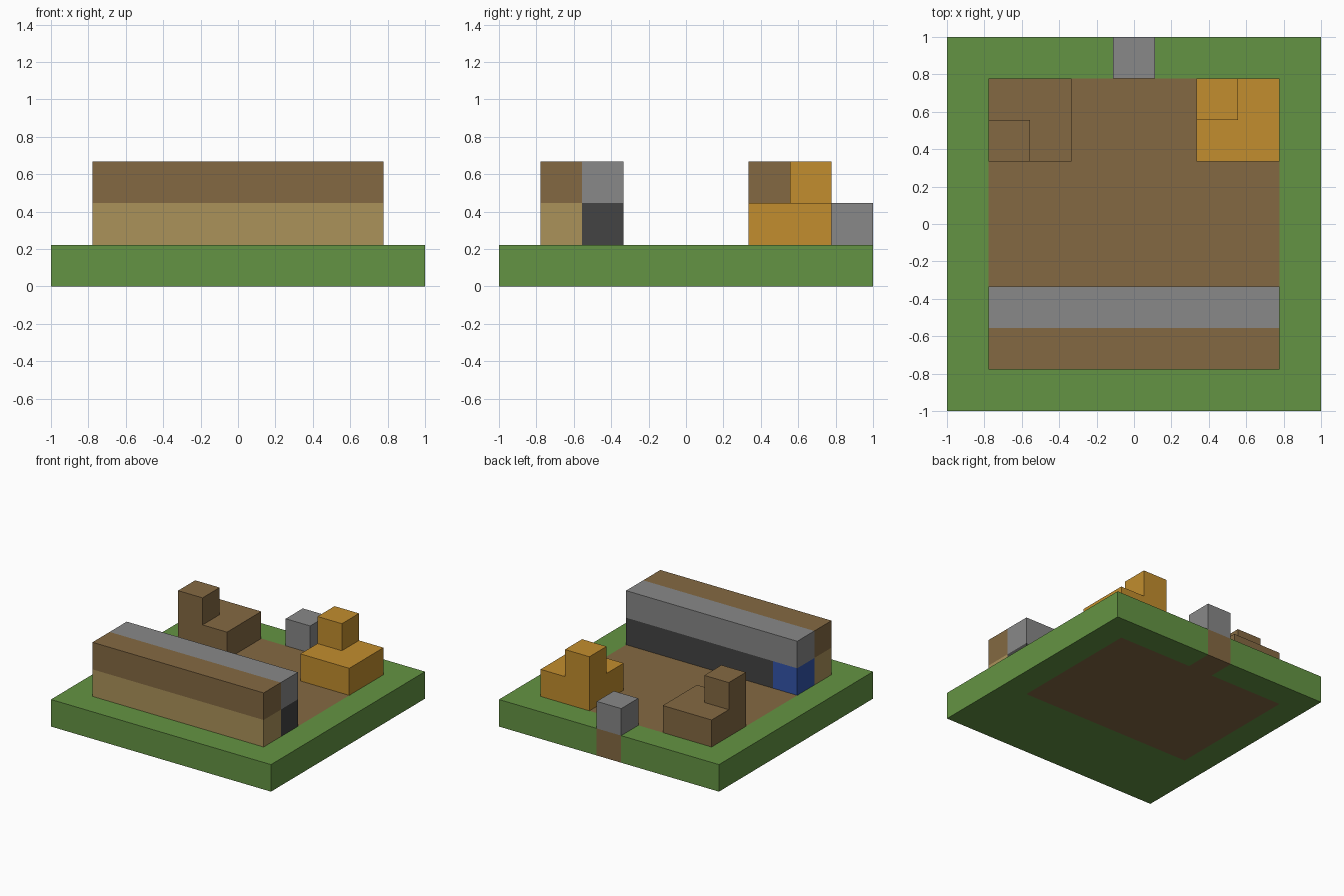
import bpy
import bmesh
from mathutils import Vector

if "Cube" in bpy.data.objects:
    bpy.data.objects.remove(bpy.data.objects["Cube"], do_unlink=True)

CELL = 2 / 9  # everything sits on a nine by nine grid of cells


def make_material(name, rgb):
    linear = [((c / 255 + 0.055) / 1.055) ** 2.4 for c in rgb] + [1]
    mat = bpy.data.materials.new(name)
    mat.use_nodes = True
    mat.diffuse_color = linear
    mat.node_tree.nodes["Principled BSDF"].inputs["Base Color"].default_value = linear
    return mat


GRASS = make_material("grass green", (100, 148, 67))
BROWN = make_material("earth brown", (132, 105, 66))
TAN = make_material("light wood", (171, 146, 90))
GREY = make_material("stone grey", (136, 136, 136))
DARK = make_material("dark grey", (68, 68, 68))
BLUE = make_material("blue", (51, 85, 170))
AMBER = make_material("amber", (194, 141, 46))


def block(name, low, high, materials, cuts=(), rule=None, raised=None):
    """Box in cell units, cut along (axis, position) planes and coloured by rule.
    Top faces for which raised(centre) holds are extruded up by one cell."""
    low, high = Vector(low), Vector(high)
    bm = bmesh.new()
    bmesh.ops.create_cube(bm, size=1)
    for v in bm.verts:
        v.co = (low + high) / 2 + v.co * (high - low)
    for axis, position in cuts:
        normal = Vector((0, 0, 0))
        normal[axis] = 1
        bmesh.ops.bisect_plane(bm, geom=bm.verts[:] + bm.edges[:] + bm.faces[:],
                               plane_co=normal * position, plane_no=normal)
    if raised:
        bm.normal_update()
        tops = [f for f in bm.faces if f.normal.z > 0.9 and raised(f.calc_center_median())]
        new = bmesh.ops.extrude_face_region(bm, geom=tops)["geom"]
        bmesh.ops.delete(bm, geom=tops, context="FACES_ONLY")
        for v in new:
            if isinstance(v, bmesh.types.BMVert):
                v.co.z += 1
    if rule:
        for f in bm.faces:
            f.material_index = rule(f.calc_center_median())
    bmesh.ops.recalc_face_normals(bm, faces=bm.faces)
    bmesh.ops.scale(bm, vec=(CELL, CELL, CELL), verts=bm.verts)
    mesh = bpy.data.meshes.new(name)
    bm.to_mesh(mesh)
    bm.free()
    for mat in materials:
        mesh.materials.append(mat)
    obj = bpy.data.objects.new(name, mesh)
    bpy.context.collection.objects.link(obj)


# Grass slab with an earth yard and a strip leading to the back edge
def ground_rule(c):
    yard = abs(c.x) < 3.5 and -1.5 < c.y < 3.5
    path = abs(c.x) < 0.5 and c.y > 3.5
    return int(yard or path)


block("ground", (-4.5, -4.5, 0), (4.5, 4.5, 1), [GRASS, BROWN],
      [(0, -3.5), (0, -0.5), (0, 0.5), (0, 3.5), (1, -1.5), (1, 3.5)], ground_rule)


# Long front wall: wooden outside, stone inside, blue panel at one end
def wall_rule(c):
    if c.y < -2.5:
        return int(c.z > 2)
    if c.z > 2:
        return 2
    return 4 if c.x < -2.5 else 3


block("front_wall", (-3.5, -3.5, 1), (3.5, -1.5, 3), [TAN, BROWN, GREY, DARK, BLUE],
      [(0, -2.5), (1, -2.5), (2, 2)], wall_rule)

# Stepped corner stacks, each with one raised cell
block("brown_stack", (-3.5, 1.5, 1), (-1.5, 3.5, 2), [BROWN], [(0, -2.5), (1, 2.5)],
      raised=lambda c: c.x < -2.5 and c.y < 2.5)
block("amber_stack", (1.5, 1.5, 1), (3.5, 3.5, 2), [AMBER], [(0, 2.5), (1, 2.5)],
      raised=lambda c: c.x < 2.5 and c.y > 2.5)

# Stone block on the back edge
block("back_stone", (-0.5, 3.5, 1), (0.5, 4.5, 2), [GREY])
